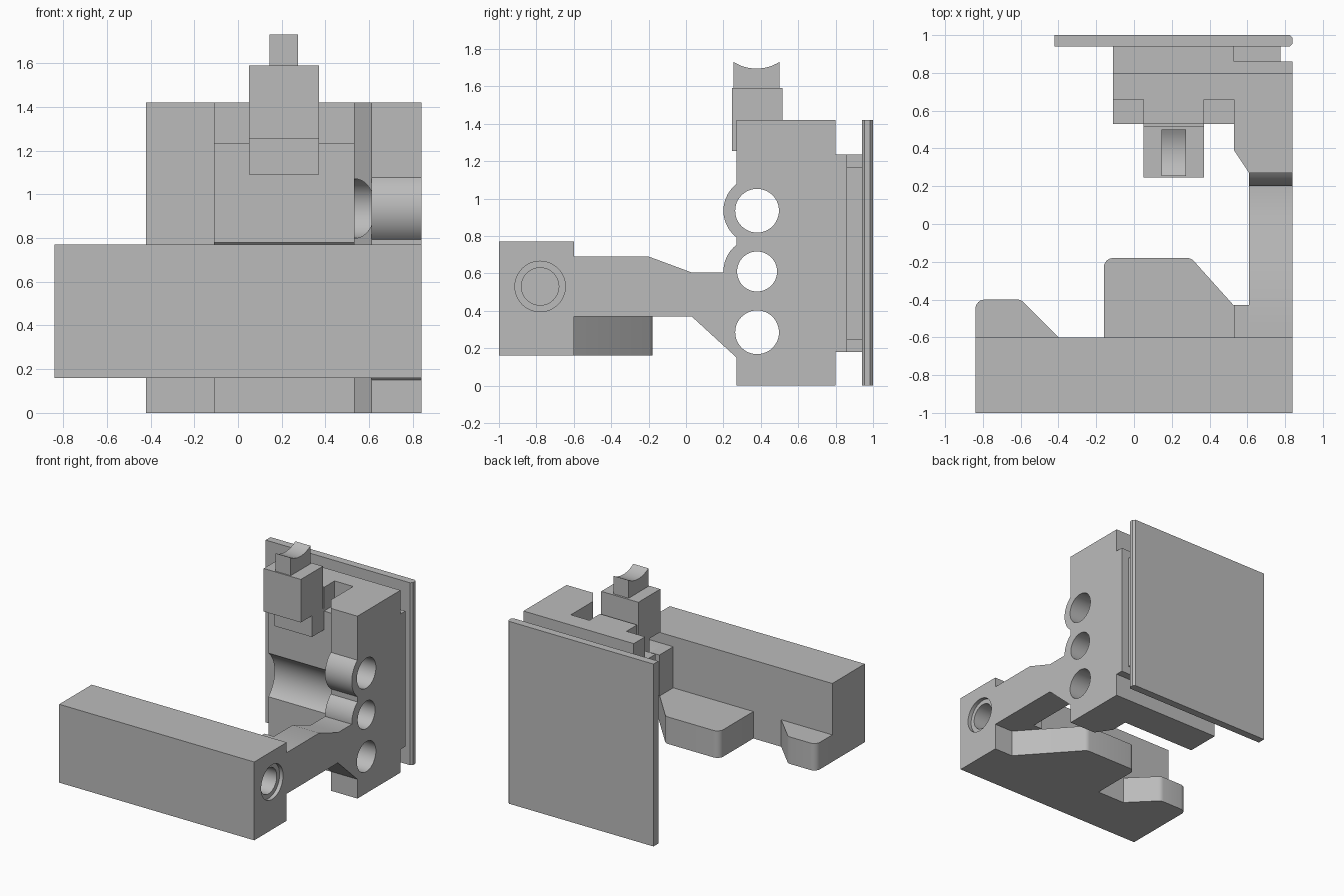
import bpy, bmesh, math
from mathutils import Vector

old = bpy.data.objects.get("Cube")
if old:
    bpy.data.objects.remove(old)

grey = bpy.data.materials.new("plain grey")
grey.use_nodes = True
colour = (0.5, 0.5, 0.5, 1)
grey.diffuse_color = colour
grey.node_tree.nodes["Principled BSDF"].inputs["Base Color"].default_value = colour


def prism(name, points, lo, hi, axis="z"):
    """Extrude an (x, y) outline along z, or a (y, z) outline along x."""
    bm = bmesh.new()
    place = (lambda p: (p[0], p[1], lo)) if axis == "z" else (lambda p: (lo, p[0], p[1]))
    step = Vector((0, 0, hi - lo)) if axis == "z" else Vector((hi - lo, 0, 0))
    face = bm.faces.new([bm.verts.new(place(p)) for p in points])
    ext = bmesh.ops.extrude_face_region(bm, geom=[face])["geom"]
    bmesh.ops.translate(bm, vec=step, verts=[v for v in ext if isinstance(v, bmesh.types.BMVert)])
    bmesh.ops.recalc_face_normals(bm, faces=bm.faces)
    mesh = bpy.data.meshes.new(name)
    bm.to_mesh(mesh)
    bm.free()
    mesh.materials.append(grey)
    obj = bpy.data.objects.new(name, mesh)
    bpy.context.collection.objects.link(obj)
    return obj


def box(name, x, y, z):
    return prism(name, [(x[0], y[0]), (x[1], y[0]), (x[1], y[1]), (x[0], y[1])], *z)


def arc(cx, cy, r, start, end, n=12):
    angles = [math.radians(start + (end - start) * i / n) for i in range(n + 1)]
    return [(cx + r * math.cos(a), cy + r * math.sin(a)) for a in angles]


def rod(name, y, z, r, x0, x1):
    return prism(name, arc(y, z, r, 0, 360, 48)[:-1], x0, x1, "x")


def combine(target, tools, operation="DIFFERENCE"):
    """Apply each boolean, then discard its tool."""
    for tool in tools:
        mod = target.modifiers.new("shape", "BOOLEAN")
        mod.operation, mod.solver, mod.object = operation, "EXACT", tool
        tool.hide_render = True
        bpy.context.view_layer.objects.active = target
        bpy.ops.object.modifier_apply(modifier=mod.name)
        bpy.data.objects.remove(tool)


# Holes along the side wall: height and radius
hole_y = 0.38
holes = [(0.285, 0.117), (0.61, 0.107), (0.935, 0.117)]

# Main body with its chamfered inner wall
body = prism("main_body", [(-0.11, 0.53), (0.53, 0.53), (0.53, 0.39), (0.61, 0.27),
                           (0.84, 0.27), (0.84, 0.8), (-0.11, 0.8)], 0, 1.42)
combine(body, [
    box("left_notch", (-0.3, 0.05), (0.4, 0.66), (1.235, 1.6)),
    box("right_notch", (0.37, 0.53), (0.3, 0.66), (1.235, 1.6)),
    rod("groove", hole_y, 0.61, 0.227, -0.3, 0.53),
    rod("upper_counterbore", hole_y, 0.935, 0.135, 0.5, 0.62),
])

# Side arm sloping into the body, with the two rounded bosses
arm = prism("side_arm", [(-0.6, 0.37), (0.03, 0.37), (0.27, 0.15), (0.4, 0.15),
                         (0.4, 0.605), (0.03, 0.605), (-0.2, 0.69), (-0.6, 0.69)],
            0.61, 0.84, "x")
bosses = [rod("boss", hole_y, z, 0.18, 0.61, 0.84) for z, r in holes[1:]]
combine(body, [arm] + bosses, "UNION")
combine(body, [rod("hole", hole_y, z, r, 0.45, 0.9) for z, r in holes])

# Front bar with a stepped blind hole in its end
bar = box("front_bar", (-0.84, 0.84), (-1, -0.6), (0.16, 0.77))
combine(bar, [rod("counterbore", -0.78, 0.53, 0.135, 0.81, 0.9),
              rod("bore", -0.78, 0.53, 0.10, 0.5, 0.9)])
box("arm_filler", (0.53, 0.61), (-0.6, -0.43), (0.37, 0.69))

# Low hooks behind the bar, each with rounded corners and a slanted side
r = 0.05
large_hook = prism("large_hook", [(-0.16, -0.6)]
                   + arc(-0.16 + r, -0.18 - r, r, 180, 90, 6)
                   + arc(0.28, -0.18 - r, r, 90, 45, 4) + [(0.68, -0.6)], 0.16, 0.37)
small_hook = prism("small_hook", [(-0.84, -0.6)]
                   + arc(-0.84 + r, -0.4 - r, r, 180, 90, 6)
                   + arc(-0.62, -0.4 - r, r, 90, 45, 4) + [(-0.4, -0.6)], 0.16, 0.37)

# Post block, its lower step and the saddle peg
box("post_block", (0.05, 0.37), (0.245, 0.515), (1.255, 1.59))
box("post_step", (0.05, 0.37), (0.38, 0.53), (1.09, 1.255))
half = math.degrees(math.asin(0.122 / 0.23))
saddle = prism("saddle_peg", [(0.255, 1.59)]
               + arc(0.377, 1.925, 0.23, 270 - half, 270 + half) + [(0.499, 1.59)],
               0.145, 0.275, "x")

# Rear rails and back plate
box("rear_rail", (-0.11, 0.84), (0.8, 0.86), (0.18, 1.235))
box("rear_pad", (-0.11, 0.53), (0.86, 0.94), (0.18, 1.235))
box("rear_step", (0.53, 0.775), (0.86, 0.94), (0.245, 1.17))
prism("back_plate", [(-0.42, 0.94), (0.825, 0.94), (0.84, 0.955),
                     (0.84, 0.985), (0.825, 1), (-0.42, 1)], 0, 1.42)

# Smooth only the rounded surfaces
bpy.ops.object.select_all(action="DESELECT")
for obj in (body, bar, large_hook, small_hook, saddle):
    obj.select_set(True)
bpy.context.view_layer.objects.active = body
bpy.ops.object.shade_smooth_by_angle(angle=math.radians(25))
